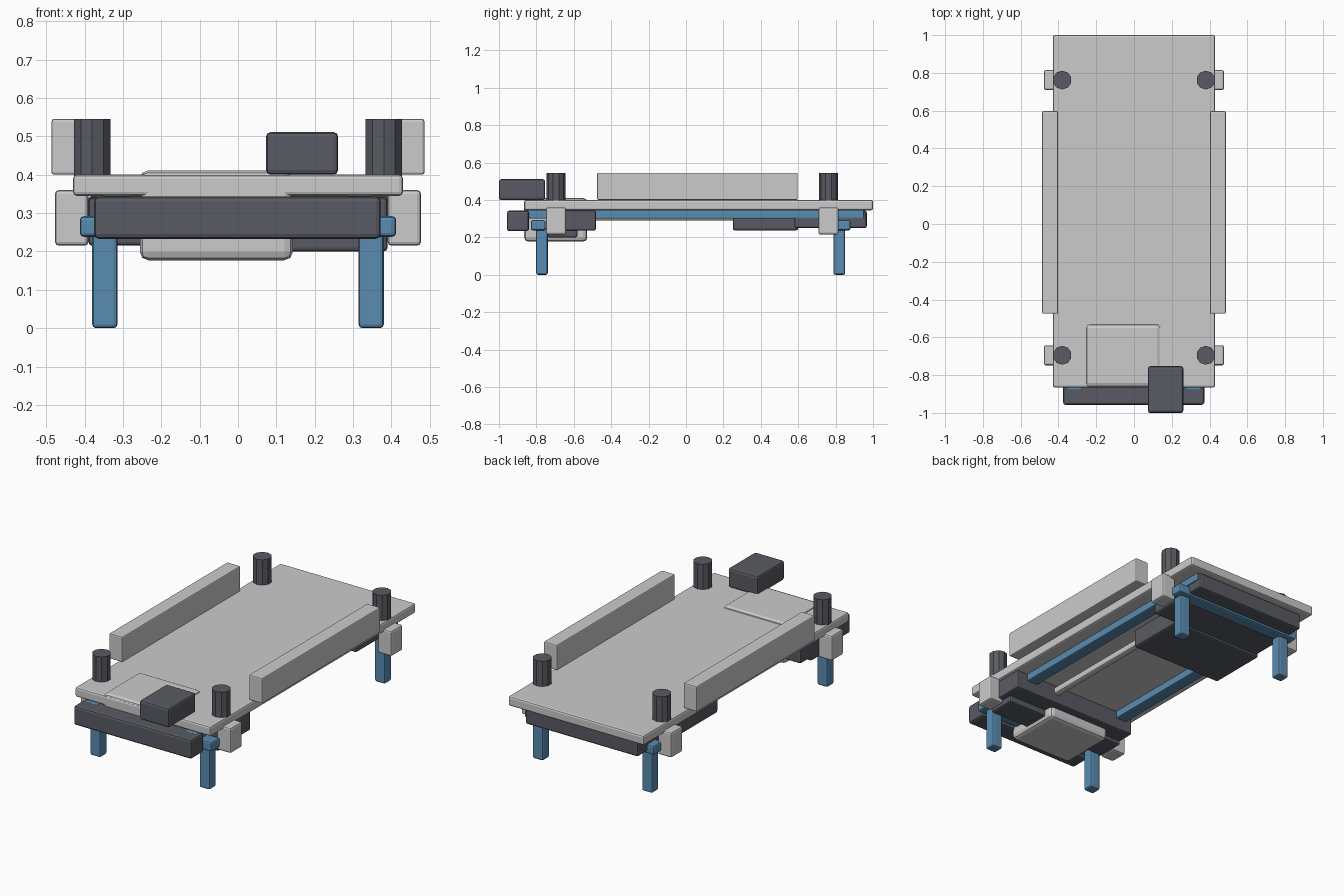
import bpy, math

if "Cube" in bpy.data.objects:
    bpy.data.objects.remove(bpy.data.objects["Cube"])


def mat(name, rgb):
    m = bpy.data.materials.new(name)
    m.diffuse_color = (*rgb, 1)
    m.use_nodes = True
    m.node_tree.nodes["Principled BSDF"].inputs["Base Color"].default_value = m.diffuse_color
    return m


BLUE = mat("blue_frame", (0.10, 0.26, 0.44))
DARK = mat("dark_grey", (0.10, 0.105, 0.125))
LIGHT = mat("light_grey", (0.57, 0.57, 0.59))


def finish(o, name, m, bevel):
    o.name = name
    o.data.materials.append(m)
    if bevel:
        b = o.modifiers.new("bevel", "BEVEL")
        b.width = bevel
        b.segments = 2
        b.limit_method = "ANGLE"
        b.angle_limit = math.radians(50)
    return o


def box(name, x, y, z, m, bevel=0.01):
    """Bevelled box from (min, max) ranges."""
    bpy.ops.mesh.primitive_cube_add(size=1)
    o = bpy.context.object
    for v in o.data.vertices:
        v.co = [r[0] if c < 0 else r[1] for c, r in zip(v.co, (x, y, z))]
    return finish(o, name, m, bevel)


def pair(name, x, y, z, m, bevel=0.01):
    """The same box on the right and left sides."""
    box(name + "_right", x, y, z, m, bevel)
    box(name + "_left", (-x[1], -x[0]), y, z, m, bevel)


# Deck, raised side rails and front panel
box("deck", (-0.43, 0.43), (-0.865, 1.0), (0.345, 0.40), LIGHT)
pair("side_rail", (0.402, 0.486), (-0.475, 0.597), (0.40, 0.545), LIGHT, 0.006)
box("front_panel", (-0.256, 0.143), (-0.865, -0.528), (0.177, 0.411), LIGHT, 0.022)
box("control_box", (0.073, 0.261), (-1.0, -0.753), (0.40, 0.511), DARK, 0.012)

# Corner posts and outer brackets
for end, y in (("front", -0.695), ("rear", 0.762)):
    for side, s in (("left", -1), ("right", 1)):
        bpy.ops.mesh.primitive_cylinder_add(
            vertices=10, radius=0.05, depth=0.155, location=(s * 0.38, y, 0.4675))
        finish(bpy.context.object, f"{end}_{side}_post", DARK, 0)
    pair(end + "_bracket", (0.39, 0.477), (y - 0.053, y + 0.053), (0.215, 0.36), LIGHT)

# Blue frame: legs, cross beams, long runners
for end, y in (("front", -0.77), ("rear", 0.82)):
    pair(end + "_leg", (0.314, 0.38), (y - 0.031, y + 0.031), (0.0, 0.25), BLUE)
for end, y in (("front", (-0.83, -0.75)), ("rear", (0.80, 0.88))):
    box(end + "_cross_beam", (-0.412, 0.412), y, (0.238, 0.292), BLUE)
pair("runner", (0.28, 0.35), (-0.88, 0.952), (0.30, 0.345), BLUE, 0.006)
box("under_pipe", (0.12, 0.16), (-0.5, 0.6), (0.29, 0.33), LIGHT)

# Dark boxes hung below the deck
box("front_bumper", (-0.375, 0.372), (-0.957, -0.84), (0.233, 0.343), DARK, 0.012)
box("front_under_box", (-0.39, 0.42), (-0.72, -0.482), (0.236, 0.345), DARK)
box("front_right_unit", (0.10, 0.39), (-0.74, -0.58), (0.20, 0.34), DARK)
box("front_left_unit", (-0.39, -0.2), (-0.74, -0.58), (0.215, 0.34), DARK)
box("middle_under_box", (-0.38, 0.21), (0.25, 0.60), (0.237, 0.345), DARK, 0.012)
box("rear_under_box", (-0.37, 0.345), (0.58, 0.967), (0.25, 0.343), DARK, 0.012)
